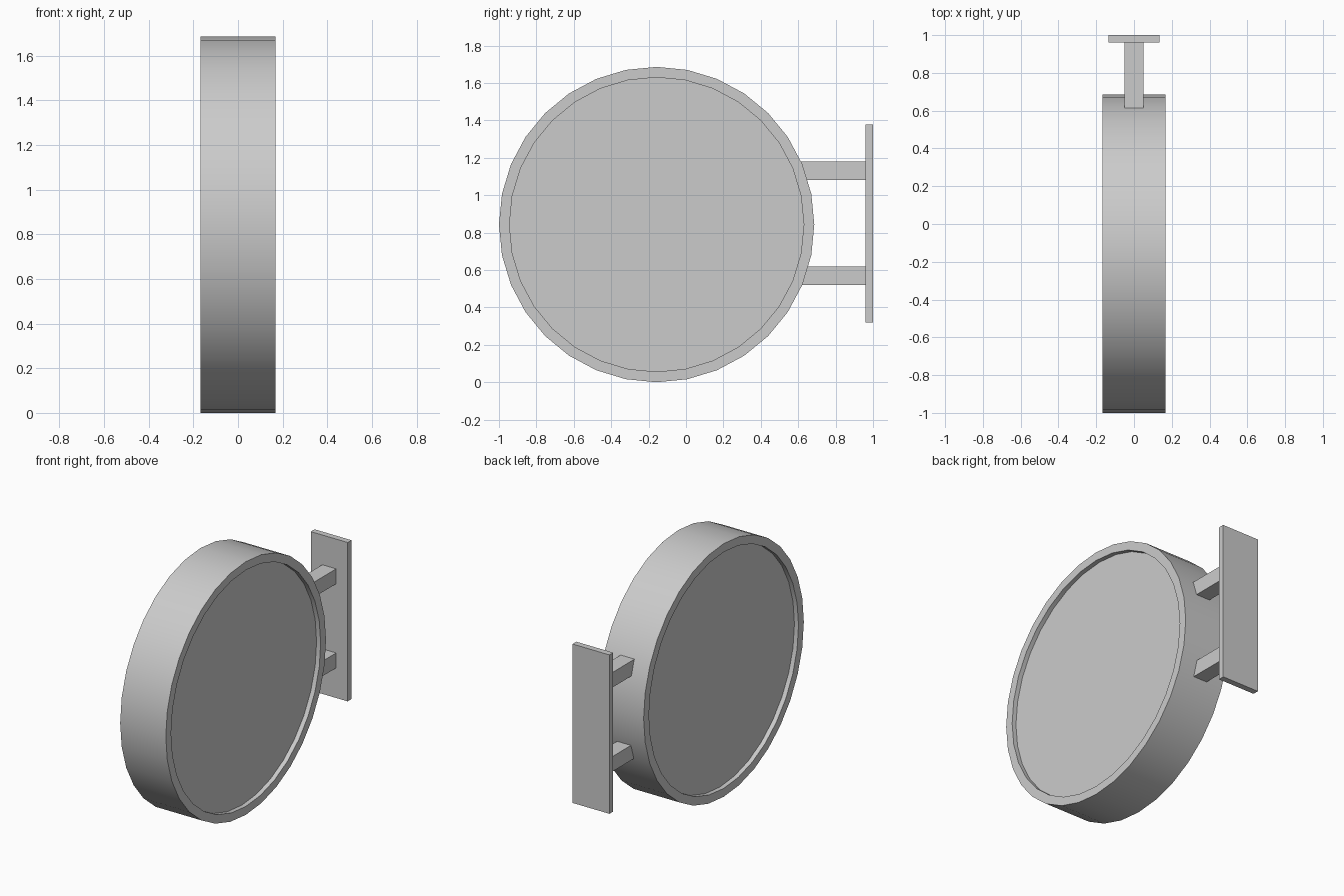
import bpy, bmesh, math
from mathutils import Matrix, Vector

if "Cube" in bpy.data.objects:
    bpy.data.objects.remove(bpy.data.objects["Cube"])

grey = bpy.data.materials.new("light grey")
grey.use_nodes = True
colour = (0.6, 0.6, 0.6, 1)
grey.diffuse_color = colour
grey.node_tree.nodes["Principled BSDF"].inputs["Base Color"].default_value = colour

RADIUS, INNER, HALF_WIDTH, RECESS = 0.843, 0.787, 0.168, 0.03
CENTRE = Vector((0, -0.157, 0.843))


def finish(name, bm):
    mesh = bpy.data.meshes.new(name)
    bmesh.ops.recalc_face_normals(bm, faces=bm.faces)
    bm.to_mesh(mesh)
    bm.free()
    mesh.materials.append(grey)
    obj = bpy.data.objects.new(name, mesh)
    bpy.context.collection.objects.link(obj)
    return obj


def box(name, low, high):
    low, high = Vector(low), Vector(high)
    bm = bmesh.new()
    bmesh.ops.create_cube(bm, size=1)
    bmesh.ops.scale(bm, vec=high - low, verts=bm.verts)
    bmesh.ops.translate(bm, vec=(low + high) / 2, verts=bm.verts)
    return finish(name, bm)


# Round sign drum lying along x, with a recessed panel on each side
bm = bmesh.new()
bmesh.ops.create_cone(bm, cap_ends=True, segments=32, radius1=RADIUS,
                      radius2=RADIUS, depth=2 * HALF_WIDTH,
                      matrix=Matrix.Rotation(math.pi / 2, 4, "Y"))
for cap in [f for f in bm.faces if len(f.verts) > 4]:
    side = math.copysign(1, cap.calc_center_median().x)
    # Rim ring
    bmesh.ops.inset_region(bm, faces=[cap], thickness=0.01)
    for v in cap.verts:
        v.co.yz = v.co.yz.normalized() * INNER
    # Recess wall and panel
    panel = bmesh.ops.extrude_discrete_faces(bm, faces=[cap])["faces"][0]
    bmesh.ops.translate(bm, vec=(-side * RECESS, 0, 0), verts=panel.verts)
bmesh.ops.translate(bm, vec=CENTRE, verts=bm.verts)
drum = finish("sign_drum", bm)
bpy.context.view_layer.objects.active = drum
drum.select_set(True)
bpy.ops.object.shade_smooth_by_angle(angle=math.radians(30))
drum.select_set(False)

# Wall plate and the two arms holding the drum
box("wall_plate", (-0.136, 0.96, 0.32), (0.136, 1.0, 1.378))
for name, z in (("lower_arm", 0.57), ("upper_arm", 1.13)):
    box(name, (-0.051, 0.6, z - 0.05), (0.051, 0.96, z + 0.05))
